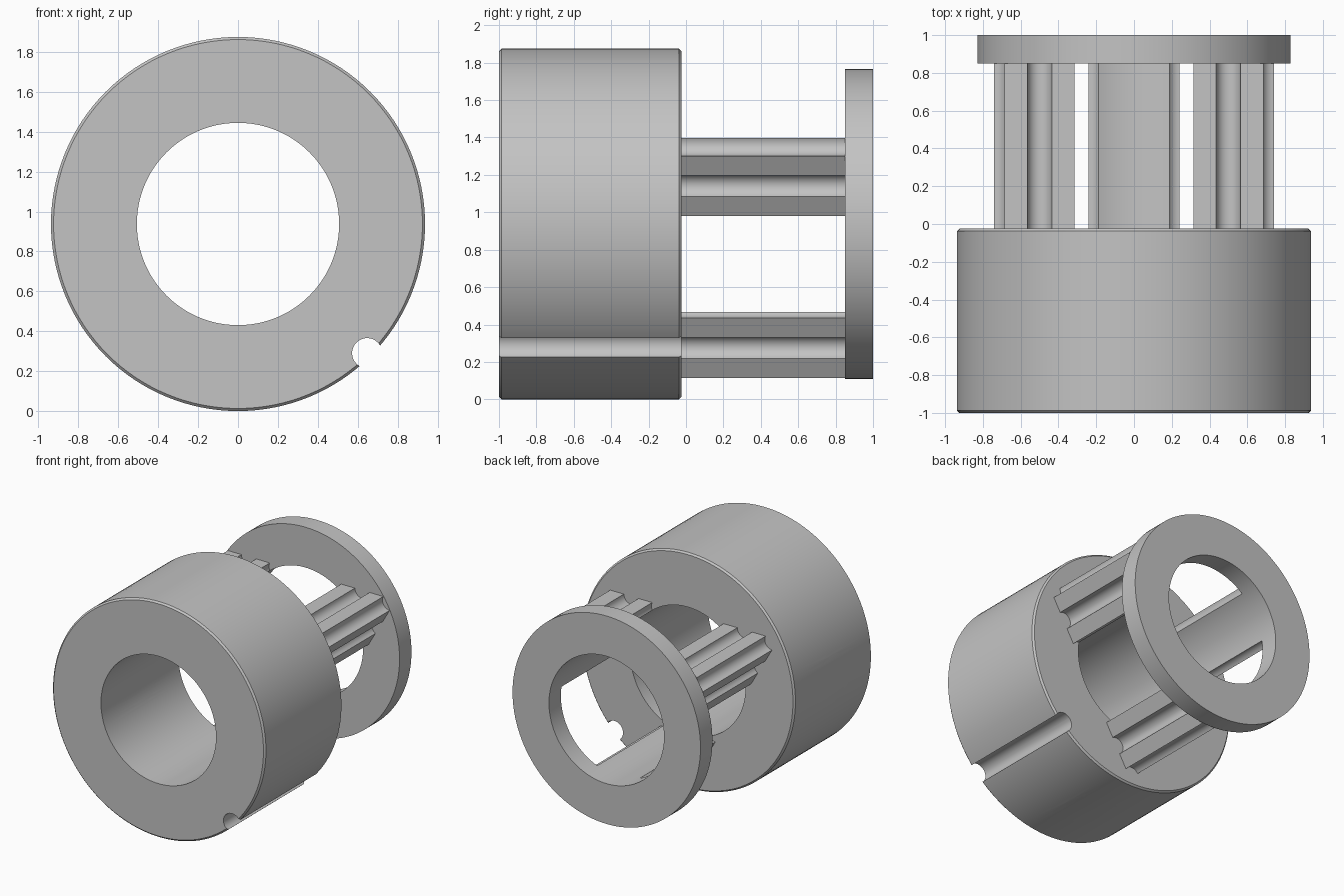
import bpy, bmesh, math
from mathutils import Vector, Matrix

if "Cube" in bpy.data.objects:
    bpy.data.objects.remove(bpy.data.objects["Cube"], do_unlink=True)

CENTRE = 0.9375      # height of the main axis, also the hub radius
BORE = 0.507
HUB_FRONT, HUB_BACK = -1.0, -0.025
FLANGE_FRONT, FLANGE_BACK = 0.85, 1.0

grey = bpy.data.materials.new("plain grey")
grey.use_nodes = True
colour = (0.55, 0.55, 0.55, 1)
grey.diffuse_color = colour
grey.node_tree.nodes["Principled BSDF"].inputs["Base Color"].default_value = colour


def make_object(name, bm):
    bmesh.ops.recalc_face_normals(bm, faces=bm.faces)
    mesh = bpy.data.meshes.new(name)
    bm.to_mesh(mesh)
    bm.free()
    mesh.materials.append(grey)
    obj = bpy.data.objects.new(name, mesh)
    bpy.context.collection.objects.link(obj)
    return obj


def ring(name, profile, steps=128):
    """Revolve a closed (radius, y) profile about the main axis."""
    bm = bmesh.new()
    loops = []
    for i in range(steps):
        a = 2 * math.pi * i / steps
        loops.append([bm.verts.new((r * math.cos(a), y, CENTRE + r * math.sin(a)))
                      for r, y in profile])
    n = len(profile)
    for i in range(steps):
        here, after = loops[i], loops[(i + 1) % steps]
        for j in range(n):
            k = (j + 1) % n
            bm.faces.new((here[j], here[k], after[k], after[j]))
    return make_object(name, bm)


def rod(radius, start, end, steps=48):
    """Cylinder between two points, used as a cutter."""
    start, end = Vector(start), Vector(end)
    axis = end - start
    bm = bmesh.new()
    bmesh.ops.create_cone(bm, cap_ends=True, segments=steps, radius1=radius,
                          radius2=radius, depth=axis.length)
    turn = axis.to_track_quat("Z", "Y").to_matrix().to_4x4()
    bm.transform(Matrix.Translation((start + end) / 2) @ turn)
    cutter = make_object("cutter", bm)
    cutter.hide_render = True
    return cutter


def select_only(obj):
    bpy.ops.object.select_all(action="DESELECT")
    obj.select_set(True)
    bpy.context.view_layer.objects.active = obj


def cut(obj, cutter):
    mod = obj.modifiers.new("cut", "BOOLEAN")
    mod.operation = "DIFFERENCE"
    mod.solver = "EXACT"
    mod.object = cutter
    select_only(obj)
    bpy.ops.object.modifier_apply(modifier=mod.name)
    bpy.data.objects.remove(cutter, do_unlink=True)


def smooth(obj):
    select_only(obj)
    bpy.ops.object.shade_smooth_by_angle(angle=math.radians(25))


# Hub with small chamfers, two screw holes and a grooved edge
c = 0.013
hub = ring("hub", [(BORE, HUB_FRONT), (CENTRE - c, HUB_FRONT), (CENTRE, HUB_FRONT + c),
                   (CENTRE, HUB_BACK - c), (CENTRE - c, HUB_BACK), (BORE, HUB_BACK)])
mid = (HUB_FRONT + HUB_BACK) / 2
cut(hub, rod(0.19, (-0.2, mid, CENTRE), (-1.2, mid, CENTRE)))
cut(hub, rod(0.19, (0, mid, CENTRE - 0.2), (0, mid, CENTRE - 1.2)))
d = 0.915 * math.sqrt(0.5)
cut(hub, rod(0.075, (d, -1.2, CENTRE - d), (d, 0.2, CENTRE - d)))
smooth(hub)

# End flange
flange = ring("end_flange", [(BORE, FLANGE_FRONT), (0.828, FLANGE_FRONT),
                             (0.828, FLANGE_BACK), (BORE, FLANGE_BACK)])
smooth(flange)


def grooved_outline():
    """Blunt triangle with a round groove in each side and each corner."""
    side, half, groove, steps = 0.171, 0.185, 0.065, 12
    third = [Vector((half, side))]
    for i in range(steps + 1):
        a = math.pi * i / steps
        third.append(Vector((groove * math.cos(a), side - groove * math.sin(a))))
    third.append(Vector((-half, side)))
    corner = 0.28 * Vector((math.cos(math.radians(150)), math.sin(math.radians(150))))
    for i in range(1, steps):
        a = math.radians(330 + 58.6 * (1 - 2 * i / steps))
        third.append(corner + groove * Vector((math.cos(a), math.sin(a))))
    return [Matrix.Rotation(k * math.tau / 3, 2) @ p for k in range(3) for p in third]


# Three grooved bars joining hub and flange, hollowed by the bore
for name, angle in (("left_bar", 30), ("right_bar", 150), ("bottom_bar", 270)):
    a = math.radians(angle)
    x, z = 0.577 * math.cos(a), CENTRE + 0.577 * math.sin(a)
    bm = bmesh.new()
    face = bm.faces.new([bm.verts.new((x + p.x, HUB_BACK - 0.005, z + p.y))
                         for p in grooved_outline()])
    swept = bmesh.ops.extrude_face_region(bm, geom=[face])["geom"]
    verts = [g for g in swept if isinstance(g, bmesh.types.BMVert)]
    bmesh.ops.translate(bm, verts=verts, vec=(0, FLANGE_FRONT - HUB_BACK + 0.01, 0))
    bar = make_object(name, bm)
    cut(bar, rod(BORE, (0, -0.5, CENTRE), (0, 1.5, CENTRE), 128))
    smooth(bar)
